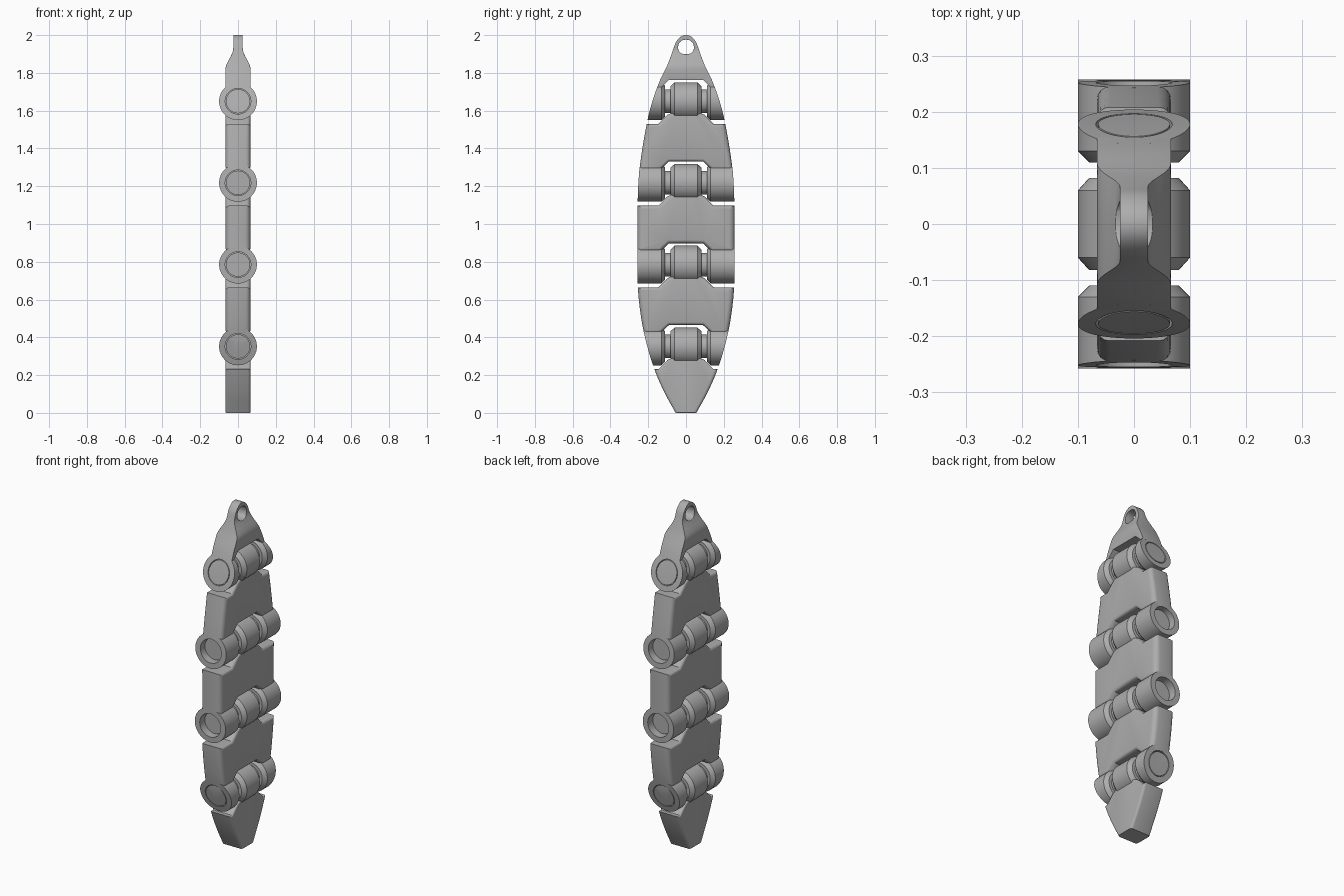
import bpy, bmesh, math
from mathutils import Vector

if "Cube" in bpy.data.objects:
    bpy.data.objects.remove(bpy.data.objects["Cube"], do_unlink=True)

grey = bpy.data.materials.new("plain grey")
grey.use_nodes = True
grey.diffuse_color = (0.42, 0.42, 0.42, 1)
grey.node_tree.nodes["Principled BSDF"].inputs["Base Color"].default_value = grey.diffuse_color

HINGES = [0.352, 0.785, 1.218, 1.65]
HALF = 0.066          # half thickness of the plates
ROUND = 0.035         # rounding of the long edges

# Half width of the leaf-shaped silhouette at given heights
LEAF = [(0, .055), (.11, .115), (.23, .167), (.36, .207), (.5, .237), (.67, .255),
        (.9, .257), (1.12, .256), (1.3, .245), (1.53, .208), (1.65, .178), (1.76, .138),
        (1.85, .095), (1.93, .066), (1.965, .052), (1.99, .03), (2, .012)]


def slope(i):
    a, b = LEAF[max(i - 1, 0)], LEAF[min(i + 1, len(LEAF) - 1)]
    return (b[1] - a[1]) / (b[0] - a[0])


def leaf(z):
    z = min(max(z, 0), 2)
    i = next(k for k in range(len(LEAF) - 1) if z <= LEAF[k + 1][0])
    (z0, y0), (z1, y1) = LEAF[i], LEAF[i + 1]
    d = z1 - z0
    t = (z - z0) / d
    return (y0 * (1 + 2 * t) * (1 - t) ** 2 + y1 * t * t * (3 - 2 * t)
            + d * t * (1 - t) * (slope(i) * (1 - t) - slope(i + 1) * t))


def finish(bm, name):
    bmesh.ops.recalc_face_normals(bm, faces=bm.faces)
    mesh = bpy.data.meshes.new(name)
    bm.to_mesh(mesh)
    bm.free()
    mesh.materials.append(grey)
    ob = bpy.data.objects.new(name, mesh)
    bpy.context.collection.objects.link(ob)
    bpy.ops.object.select_all(action='DESELECT')
    ob.select_set(True)
    bpy.context.view_layer.objects.active = ob
    return ob


def smooth():
    bpy.ops.object.shade_smooth_by_angle(angle=math.radians(32))


def thickness(z):
    # The plate thins towards the hanging eye
    t = min(max((z - 1.82) / 0.11, 0), 1)
    return HALF + (0.025 - HALF) * t * t * (3 - 2 * t)


def plate(name, pts):
    """Half profile in (y, z), extruded along x, mirrored and rounded."""
    bm = bmesh.new()
    sides = [[bm.verts.new((x, y, z)) for y, z in pts] for x in (-HALF, HALF)]
    for s in sides:
        bm.faces.new(s)
    a, b = sides
    for i in range(len(pts)):
        j = (i + 1) % len(pts)
        if pts[i][0] or pts[j][0]:
            bm.faces.new((a[i], a[j], b[j], b[i]))
    if pts[0][1] > HINGES[-1]:
        for k in range(9):
            bmesh.ops.bisect_plane(bm, geom=bm.verts[:] + bm.edges[:] + bm.faces[:],
                                   plane_co=(0, 0, 1.82 + k * 0.0138), plane_no=(0, 0, 1))
    bm.normal_update()
    layer = bm.edges.layers.float.new("bevel_weight_edge")
    for e in bm.edges:
        if len(e.link_faces) == 2:
            n = sorted(abs(f.normal.x) for f in e.link_faces)
            if n[0] < 0.1 and n[1] > 0.9:
                outer = all(abs(v.co.y - leaf(v.co.z)) < 0.002 for v in e.verts)
                z = max(v.co.z for v in e.verts)
                e[layer] = 1 if outer and z < 1.83 else 0.55
                if z < 0.001:
                    e[layer] = 0.1
    for v in bm.verts:
        v.co.x = math.copysign(thickness(v.co.z), v.co.x)
    ob = finish(bm, name)
    mirror = ob.modifiers.new("mirror", 'MIRROR')
    mirror.use_axis = (False, True, False)
    bevel = ob.modifiers.new("round", 'BEVEL')
    bevel.limit_method = 'WEIGHT'
    bevel.width = ROUND
    bevel.segments = 4
    for m in ("mirror", "round"):
        bpy.ops.object.modifier_apply(modifier=m)
    smooth()


def lathe(name, h, rings, side=1, n=48):
    """Turn (radius, y) rings about the hinge axis, trimmed to the silhouette."""
    bm = bmesh.new()
    loops = []
    for r, y in rings:
        loop = []
        for k in range(n):
            a = 2 * math.pi * k / n
            z = h + r * math.sin(a)
            loop.append(bm.verts.new((r * math.cos(a), side * min(y, leaf(z)), z)))
        loops.append(loop)
    for p, q in zip(loops, loops[1:]):
        for k in range(n):
            j = (k + 1) % n
            bm.faces.new((p[k], p[j], q[j], q[k]))
    bm.faces.new(loops[0])
    bm.faces.new(loops[-1])
    finish(bm, name)
    smooth()


# Plates: notch over the hinge below, tab into the hinge above
for i in range(len(HINGES) + 1):
    pts = [(0, 0), (leaf(0), 0)]
    low = 0
    if i > 0:
        h = HINGES[i - 1]
        low = h + 0.07
        pts = [(0, h + .113), (.09, h + .113), (.135, low), (leaf(low), low)]
    high = HINGES[i] - 0.12 if i < len(HINGES) else 2
    steps = 14 if i < len(HINGES) else 30
    pts += [(leaf(z), z) for z in (low + (high - low) * k / steps for k in range(1, steps + 1))]
    if i < len(HINGES):
        h = HINGES[i]
        pts += [(.145, high), (.098, h - .072), (.07, h - .06), (.07, h), (0, h)]
        plate("lower_tip" if i == 0 else f"plate_{i}", pts)
    else:
        # Hanging eye: run back down around half of the hole
        pts.append((0, 2))
        for k in range(13):
            a = math.pi * k / 12
            flat = 1 if k <= 6 else 0.8
            pts.append((0.042 * math.sin(a) ** 0.8 if 0 < k < 12 else 0,
                        1.933 + 0.043 * flat * math.cos(a)))
        plate("top_plate_with_eye", pts)

# Hinges: chamfered middle barrel, two outer knuckles with recessed pins
barrel = [(.08, -.082), (.1, -.06), (.1, .06), (.08, .082)]
knuckle = [(.062, .05), (.062, .11), (.08, .11), (.1, .13), (.1, 1), (.068, 1),
           (.068, .14), (.064, .14), (.064, .215), (.03, .215)]
for i, h in enumerate(HINGES, 1):
    lathe(f"hinge_barrel_{i}", h, barrel)
    lathe(f"front_knuckle_{i}", h, knuckle, -1)
    lathe(f"back_knuckle_{i}", h, knuckle, 1)
